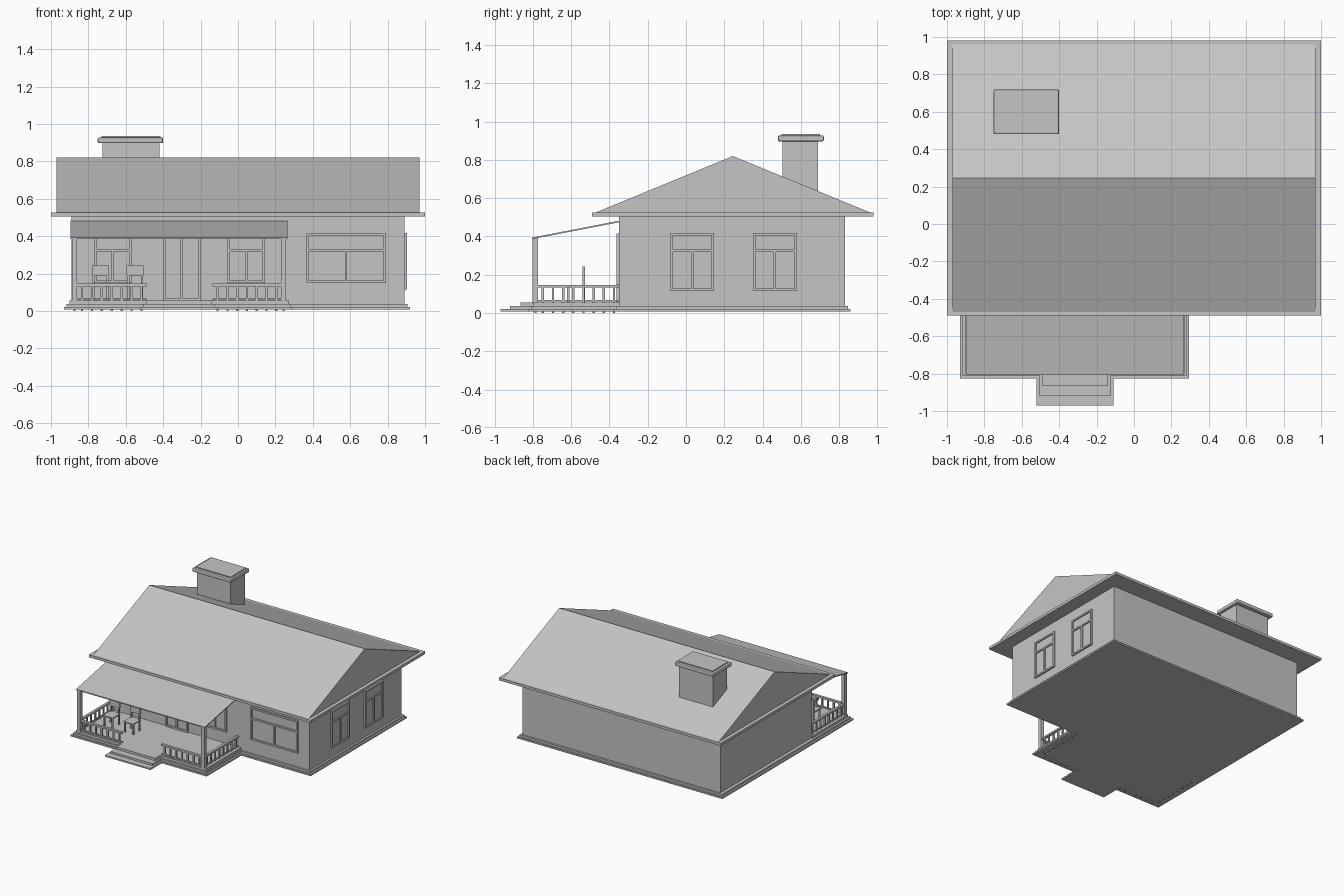
import bpy
import bmesh
from mathutils import Vector

if "Cube" in bpy.data.objects:
    bpy.data.objects.remove(bpy.data.objects["Cube"])

grey = bpy.data.materials.new("plain grey")
grey.use_nodes = True
grey.diffuse_color = (0.56, 0.56, 0.56, 1)
grey.node_tree.nodes["Principled BSDF"].inputs["Base Color"].default_value = grey.diffuse_color


def finish(name, bm):
    bmesh.ops.recalc_face_normals(bm, faces=bm.faces)
    mesh = bpy.data.meshes.new(name)
    bm.to_mesh(mesh)
    bm.free()
    mesh.materials.append(grey)
    obj = bpy.data.objects.new(name, mesh)
    bpy.context.collection.objects.link(obj)
    return obj


def boxes(name, spans):
    """One object from boxes given as (x range, y range, z range)."""
    bm = bmesh.new()
    for span in spans:
        verts = bmesh.ops.create_cube(bm, size=1)["verts"]
        for v in verts:
            v.co = Vector([(a + b) / 2 + c * (b - a) for (a, b), c in zip(span, v.co)])
    return finish(name, bm)


def prism(name, points, push):
    """Extrude a flat outline along a vector."""
    bm = bmesh.new()
    face = bm.faces.new([bm.verts.new(p) for p in points])
    new = bmesh.ops.extrude_face_region(bm, geom=[face])["geom"]
    bmesh.ops.translate(bm, vec=push, verts=[g for g in new if isinstance(g, bmesh.types.BMVert)])
    return finish(name, bm)


def around(c, r):
    return (c - r, c + r)


# Stepped base following house, porch and entrance steps
def base(name, inset, step_y, step_in, z0, z1):
    l, r, p = -0.93 + inset, 0.92 - inset, 0.295 - inset
    back, front, porch = 0.86 - inset, -0.38 + inset, -0.825 + inset
    s0, s1 = -0.52 + step_in, -0.11 - step_in
    outline = [(l, back), (l, porch), (s0, porch), (s0, step_y), (s1, step_y),
               (s1, porch), (p, porch), (p, front), (r, front), (r, back)]
    prism(name, [(x, y, z0) for x, y in outline], (0, 0, z1 - z0))


base("lower_base", 0, -0.97, 0, 0.008, 0.02)
base("upper_base", 0.014, -0.92, 0.015, 0.02, 0.036)
deck = [(-0.9, -0.34), (-0.9, -0.8), (-0.49, -0.8), (-0.49, -0.865),
        (-0.14, -0.865), (-0.14, -0.8), (0.27, -0.8), (0.27, -0.34)]
prism("porch_deck", [(x, y, 0.036) for x, y in deck], (0, 0, 0.019))

# House body and roof
WALL_X, FRONT_Y = 0.89, -0.35
boxes("walls", [((-WALL_X, WALL_X), (FRONT_Y, 0.83), (0.03, 0.508))])
boxes("eaves", [((-1, 1), (-0.49, 0.98), (0.505, 0.526))])
prism("main_roof", [(-0.97, -0.47, 0.526), (-0.97, 0.245, 0.82), (-0.97, 0.96, 0.526)], (1.94, 0, 0))

# Chimney with rounded cap
boxes("chimney", [((-0.725, -0.42), (0.505, 0.69), (0.58, 0.9))])
cap = boxes("chimney_cap", [((-0.75, -0.4), (0.48, 0.72), (0.897, 0.928))])
bevel = cap.modifiers.new("rounding", "BEVEL")
bevel.width, bevel.segments = 0.008, 2
boxes("chimney_top", [((-0.73, -0.415), (0.5, 0.7), (0.926, 0.936))])

# Porch roof and posts
prism("porch_roof", [(-0.895, -0.805, 0.386), (-0.895, -0.805, 0.394),
                     (-0.895, -0.345, 0.483), (-0.895, -0.345, 0.475)], (1.16, 0, 0))
boxes("porch_posts", [(around(x, 0.014), around(-0.787, 0.014), (0.05, 0.392))
                      for x in (-0.874, 0.243)])


# Railings: along x at the front, along y at the sides
def railing(name, start, end, fixed, along_x):
    def place(u, v, z):
        return (u, v, z) if along_x else (v, u, z)
    parts = [place((start, end), around(fixed, 0.01), (0.132, 0.146)),
             place((start, end), around(fixed, 0.006), (0.06, 0.068))]
    count = round((end - start) / 0.055)
    for i in range(count):
        u = start + (i + 0.5) * (end - start) / count
        parts.append(place(around(u, 0.006), around(fixed, 0.006), (0, 0.135)))
    boxes(name, parts)


railing("front_railing_right", -0.86, -0.49, -0.787, True)
railing("front_railing_left", -0.135, 0.23, -0.787, True)
railing("side_railing_right", -0.775, FRONT_Y, -0.874, False)
railing("side_railing_left", -0.775, FRONT_Y, 0.243, False)


# Framed openings: a thin pane with raised bars
def opening(name, a, b, z0, z1, side=False, transom=None):
    def place(u, z, depth):
        if side:
            return ((WALL_X - 0.01, WALL_X + depth), u, z)
        return (u, (FRONT_Y - depth, FRONT_Y + 0.01), z)
    w, d = 0.013, 0.014
    mid, top = (a + b) / 2, transom or z1
    bars = [((a, a + w), (z0, z1)), ((b - w, b), (z0, z1)),
            ((a, b), (z0, z0 + w)), ((a, b), (z1 - w, z1)),
            (around(mid, w / 2), (z0, top))]
    if transom:
        bars.append(((a, b), around(transom, w / 2)))
    boxes(name + "_frame", [place(u, z, d) for u, z in bars])
    boxes(name + "_pane", [place((a, b), (z0, z1), 0.004)])


opening("porch_window_right", -0.77, -0.57, 0.15, 0.415, transom=0.325)
opening("porch_window_left", -0.055, 0.145, 0.15, 0.415, transom=0.325)
opening("wide_window", 0.365, 0.79, 0.15, 0.415, transom=0.325)
opening("side_window_front", -0.08, 0.147, 0.115, 0.417, True, 0.325)
opening("side_window_back", 0.35, 0.58, 0.115, 0.417, True, 0.325)
opening("double_door", -0.4, -0.2, 0.055, 0.415)

# Porch chairs
for label, x in (("right", -0.735), ("left", -0.55)):
    parts = [(around(x, 0.045), (-0.625, -0.525), (0.135, 0.144)),
             (around(x, 0.045), (-0.54, -0.528), (0.19, 0.244))]
    for dx in (-0.037, 0.037):
        parts.append((around(x + dx, 0.006), (-0.622, -0.61), (0.05, 0.14)))
        parts.append((around(x + dx, 0.006), (-0.54, -0.528), (0.05, 0.2)))
    boxes("chair_" + label, parts)
